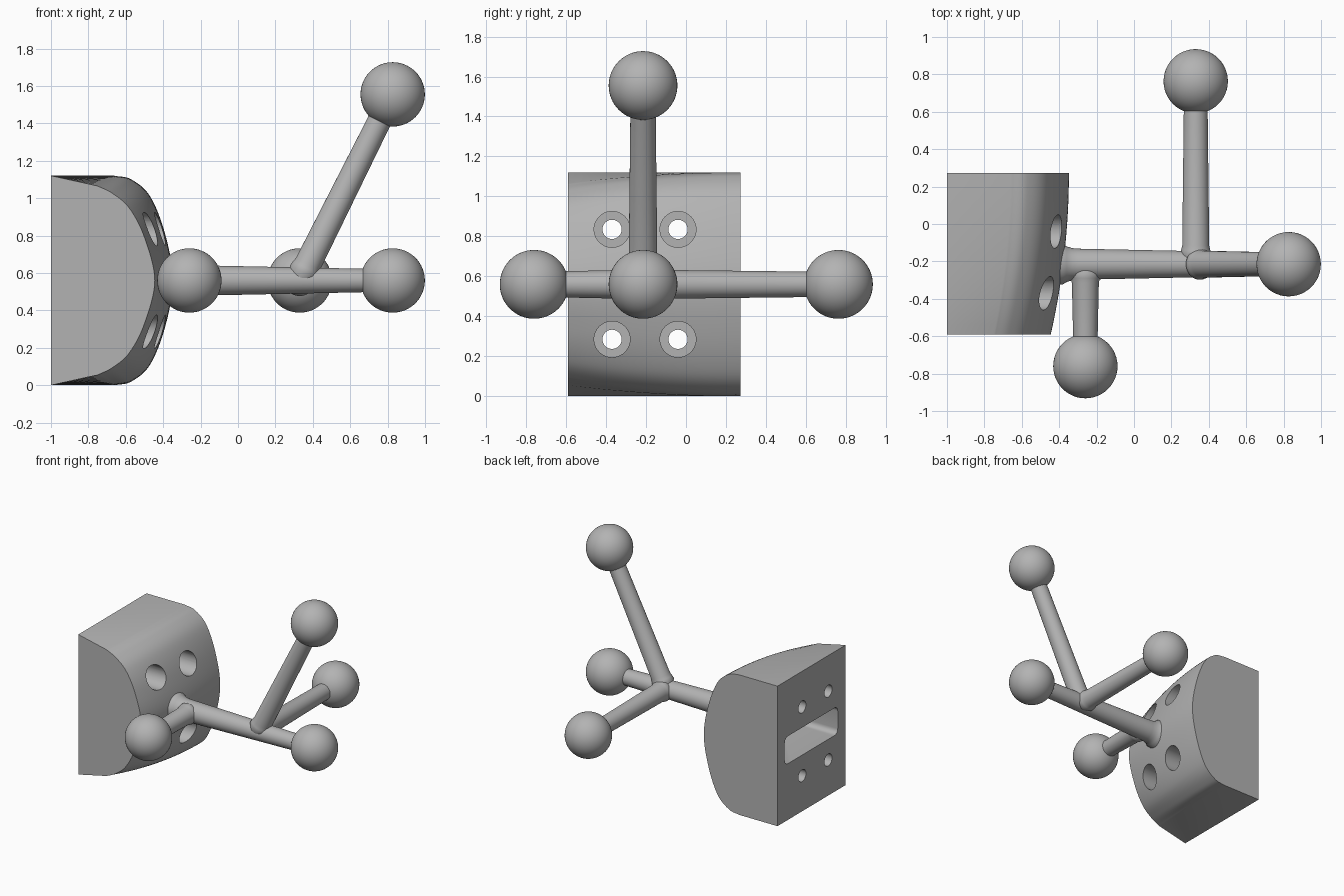
import bpy, bmesh, math
from mathutils import Vector

if "Cube" in bpy.data.objects:
    bpy.data.objects.remove(bpy.data.objects["Cube"], do_unlink=True)

grey = bpy.data.materials.new("plain grey")
grey.use_nodes = True
grey.diffuse_color = (0.45, 0.45, 0.45, 1)
grey.node_tree.nodes["Principled BSDF"].inputs["Base Color"].default_value = grey.diffuse_color

MID = 0.56        # height of the horizontal rods
AXIS = -0.215     # depth of the main rod


def make(name, bm):
    bmesh.ops.recalc_face_normals(bm, faces=bm.faces)
    mesh = bpy.data.meshes.new(name)
    bm.to_mesh(mesh)
    bm.free()
    obj = bpy.data.objects.new(name, mesh)
    bpy.context.collection.objects.link(obj)
    mesh.materials.append(grey)
    return obj


def smooth(obj, angle=30):
    bpy.ops.object.select_all(action='DESELECT')
    obj.select_set(True)
    bpy.context.view_layer.objects.active = obj
    bpy.ops.object.shade_smooth_by_angle(angle=math.radians(angle))


def loft(name, rings):
    """Skin a list of equal closed rings and cap both ends."""
    bm = bmesh.new()
    loops = [[bm.verts.new(p) for p in ring] for ring in rings]
    n = len(loops[0])
    for a, b in zip(loops, loops[1:]):
        for i in range(n):
            j = (i + 1) % n
            bm.faces.new((a[i], a[j], b[j], b[i]))
    bm.faces.new(loops[0])
    bm.faces.new(loops[-1])
    return make(name, bm)


def rod(name, start, end, profile, sides=40):
    """Round bar; profile holds (distance from start, radius)."""
    start, end = Vector(start), Vector(end)
    d = (end - start).normalized()
    u = d.orthogonal().normalized()
    v = d.cross(u)
    angles = [2 * math.pi * i / sides for i in range(sides)]
    rings = [[start + d * t + (u * math.cos(a) + v * math.sin(a)) * r for a in angles]
             for t, r in profile]
    return loft(name, rings)


def spline(points, steps=8):
    """Smooth curve through the points."""
    pts = [Vector(p) for p in points]
    pts = [2 * pts[0] - pts[1]] + pts + [Vector((pts[-2].x, 2 * MID - pts[-2].y))]
    out = []
    for a, b, c, d in zip(pts, pts[1:], pts[2:], pts[3:]):
        for k in range(steps):
            t = k / steps
            out.append(0.5 * (2 * b + (c - a) * t + (2 * a - 5 * b + 4 * c - d) * t * t
                              + (3 * b - a - 3 * c + d) * t ** 3))
    return out + [pts[-2]]


# Mounting block: a rounded section that grows fuller towards the back
front = spline([(-0.75, 1.065), (-0.67, 1.025), (-0.58, 0.945), (-0.5, 0.79), (-0.445, MID)])
back = spline([(-0.66, 1.12), (-0.57, 1.10), (-0.47, 1.01), (-0.39, 0.81), (-0.348, MID)])
sections = []
for k in range(17):
    s = k / 16
    y = -0.59 + 0.862 * s
    half = [f.lerp(b, 1 - (1 - s) ** 2) for f, b in zip(front, back)]
    half = [Vector((-1, 2 * MID))] + half
    lower = [Vector((p.x, 2 * MID - p.y)) for p in reversed(half[:-1])]
    sections.append([(p.x, y, p.y) for p in half + lower])
block = loft("mounting_block", sections)

# Cutters: four counterbored screw holes and a rounded slot
cutters = []
for y in (-0.37, -0.04):
    for z in (0.285, 0.835):
        cutters.append(rod("screw_hole_cutter", (-1.1, y, z), (0, y, z),
                           [(0, 0.048), (0.45, 0.048), (0.45, 0.09), (1, 0.09)]))
bm = bmesh.new()
bmesh.ops.create_cube(bm, size=1)
bmesh.ops.scale(bm, vec=(0.57, 0.67, 0.22), verts=bm.verts)
bmesh.ops.translate(bm, vec=(-0.815, -0.155, MID), verts=bm.verts)
along = [e for e in bm.edges if abs(e.verts[0].co.x - e.verts[1].co.x) > 0.1]
bmesh.ops.bevel(bm, geom=along, offset=0.04, segments=6, profile=0.5, affect='EDGES')
cutters.append(make("slot_cutter", bm))

for cutter in cutters:
    cutter.hide_render = True
    mod = block.modifiers.new("cut", 'BOOLEAN')
    mod.operation = 'DIFFERENCE'
    mod.solver = 'EXACT'
    mod.object = cutter
    bpy.context.view_layer.objects.active = block
    bpy.ops.object.modifier_apply(modifier=mod.name)
    bpy.data.objects.remove(cutter, do_unlink=True)
smooth(block)

# Balls at the rod ends
balls = {
    "front_ball": (-0.26, -0.76, MID),
    "back_ball": (0.33, 0.763, MID),
    "side_ball": (0.827, AXIS, MID),
    "upper_ball": (0.827, AXIS, 1.555),
}
for name, centre in balls.items():
    bm = bmesh.new()
    bmesh.ops.create_uvsphere(bm, u_segments=48, v_segments=32, radius=0.172)
    bmesh.ops.translate(bm, vec=centre, verts=bm.verts)
    smooth(make(name, bm))

# Main rod, tapering away from a small flare at the block
smooth(rod("main_rod", (-0.45, AXIS, MID), balls["side_ball"],
           [(0, 0.115), (0.07, 0.108), (0.09, 0.095), (0.12, 0.086), (0.15, 0.083),
            (1.25, 0.06)]), 40)

# Branch rods, each slightly flared where it leaves the main rod
fork = (0.33, AXIS, MID)
for name, start, end in (("front_rod", (-0.26, AXIS, MID), "front_ball"),
                         ("back_rod", fork, "back_ball"),
                         ("upper_rod", fork, "upper_ball")):
    reach = (Vector(balls[end]) - Vector(start)).length
    smooth(rod(name, start, balls[end],
               [(0, 0.06), (0.05, 0.083), (0.075, 0.078), (0.1, 0.072), (reach, 0.062)]), 40)
